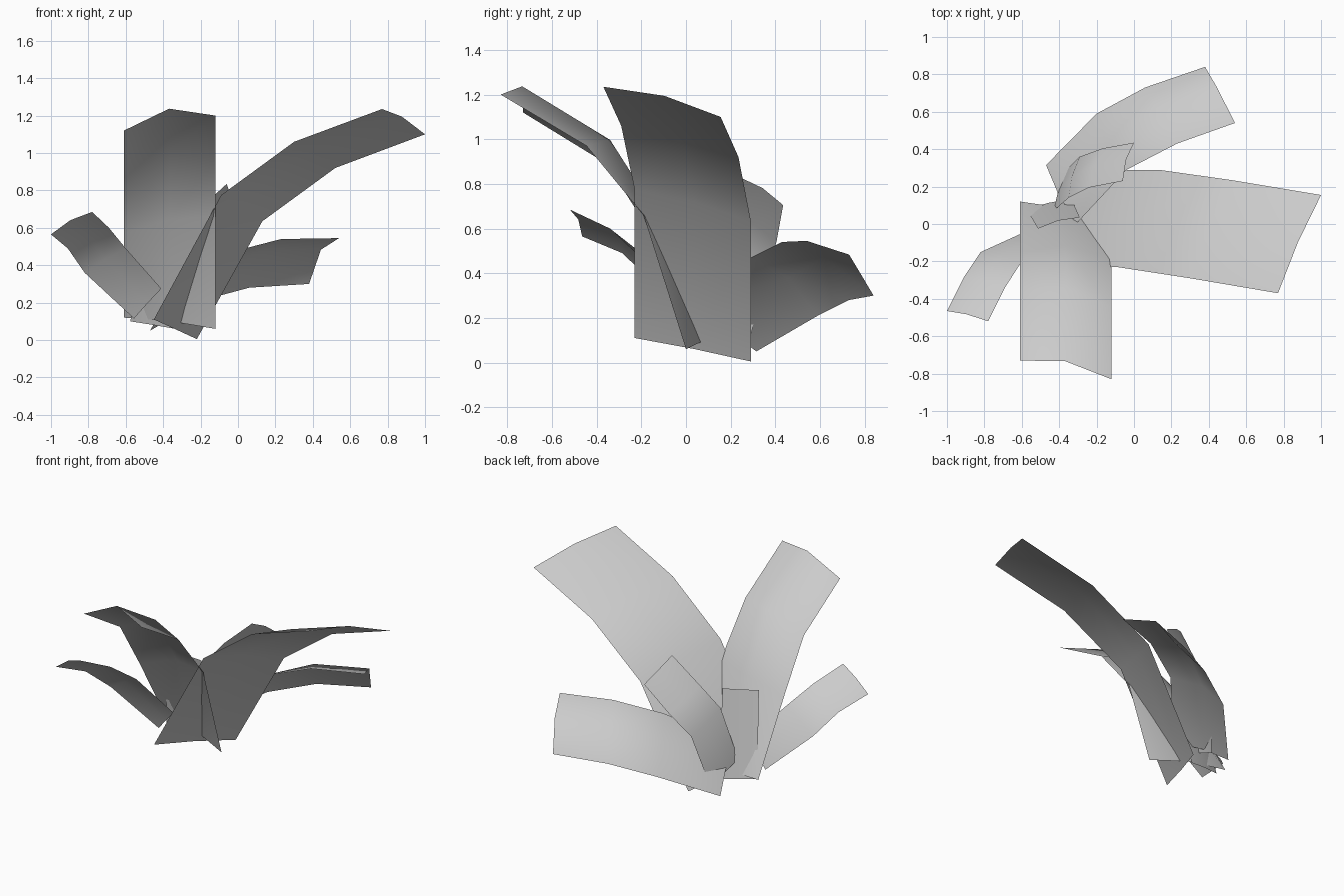
import bpy
import bmesh
from mathutils import Vector

cube = bpy.data.objects.get("Cube")
if cube:
    bpy.data.objects.remove(cube, do_unlink=True)

# One plain grey for every leaf
grey = bpy.data.materials.new("leaf grey")
grey.use_nodes = True
colour = (0.6, 0.6, 0.6, 1)
grey.diffuse_color = colour
grey.node_tree.nodes["Principled BSDF"].inputs["Base Color"].default_value = colour

ARCH = (0.3, 0.7, 1, 1)  # how strongly the midrib is raised, base to tip


def leaf(name, left, right, rise):
    """Bent strip between two edges (base to tip), with a raised midrib."""
    left, right = [[Vector(p) for p in edge] for edge in (left, right)]
    bm = bmesh.new()
    rows = []
    for i, (a, b) in enumerate(zip(left, right)):
        lo, hi = max(i - 1, 0), min(i + 1, len(left) - 1)
        along = left[hi] + right[hi] - left[lo] - right[lo]
        normal = along.cross(b - a).normalized()
        mid = (a + b) / 2 + normal * rise * ARCH[i]
        rows.append([bm.verts.new(p) for p in (a, mid, b)])
    for r, s in zip(rows, rows[1:]):
        for j in range(2):
            bm.faces.new((r[j], s[j], s[j + 1], r[j + 1])).smooth = True
    mesh = bpy.data.meshes.new(name)
    bm.to_mesh(mesh)
    bm.free()
    mesh.materials.append(grey)
    obj = bpy.data.objects.new(name, mesh)
    bpy.context.collection.objects.link(obj)


# Tall leaves
leaf("front_leaf",
     [(-.61, .12, .12), (-.61, -.15, .57), (-.61, -.355, .89), (-.61, -.73, 1.12)],
     [(-.12, 0, .06), (-.12, -.19, .66), (-.12, -.445, .97), (-.12, -.83, 1.2)], .09)
leaf("side_leaf",
     [(-.45, -.23, .11), (-.09, -.23, .775), (.3, -.29, 1.06), (.77, -.37, 1.235)],
     [(-.22, .29, .005), (.13, .29, .635), (.52, .235, .92), (1, .155, 1.1)], .03)

# Low outer leaves
leaf("back_leaf",
     [(-.31, 0, .25), (-.04, .29, .47), (.23, .43, .54), (.54, .54, .545)],
     [(-.47, .315, .05), (-.2, .59, .21), (.06, .73, .28), (.38, .84, .3)], .075)
leaf("outer_leaf",
     [(-.556, -.03, .115), (-.82, -.15, .36), (-.91, -.285, .49), (-1, -.465, .565)],
     [(-.41, -.085, .275), (-.6, -.2, .49), (-.69, -.34, .6), (-.78, -.52, .685)], .02)

# Short inner leaves
leaf("inner_leaf",
     [(-.43, .07, .19), (-.35, .14, .53), (-.24, .195, .67), (-.06, .23, .835)],
     [(-.37, .28, .08), (-.29, .36, .41), (-.165, .405, .54), (0, .435, .705)], .02)
leaf("centre_leaf",
     [(-.575, .08, .1), (-.513, -.025, .63)],
     [(-.335, .135, .06), (-.29, .035, .605)], .02)
